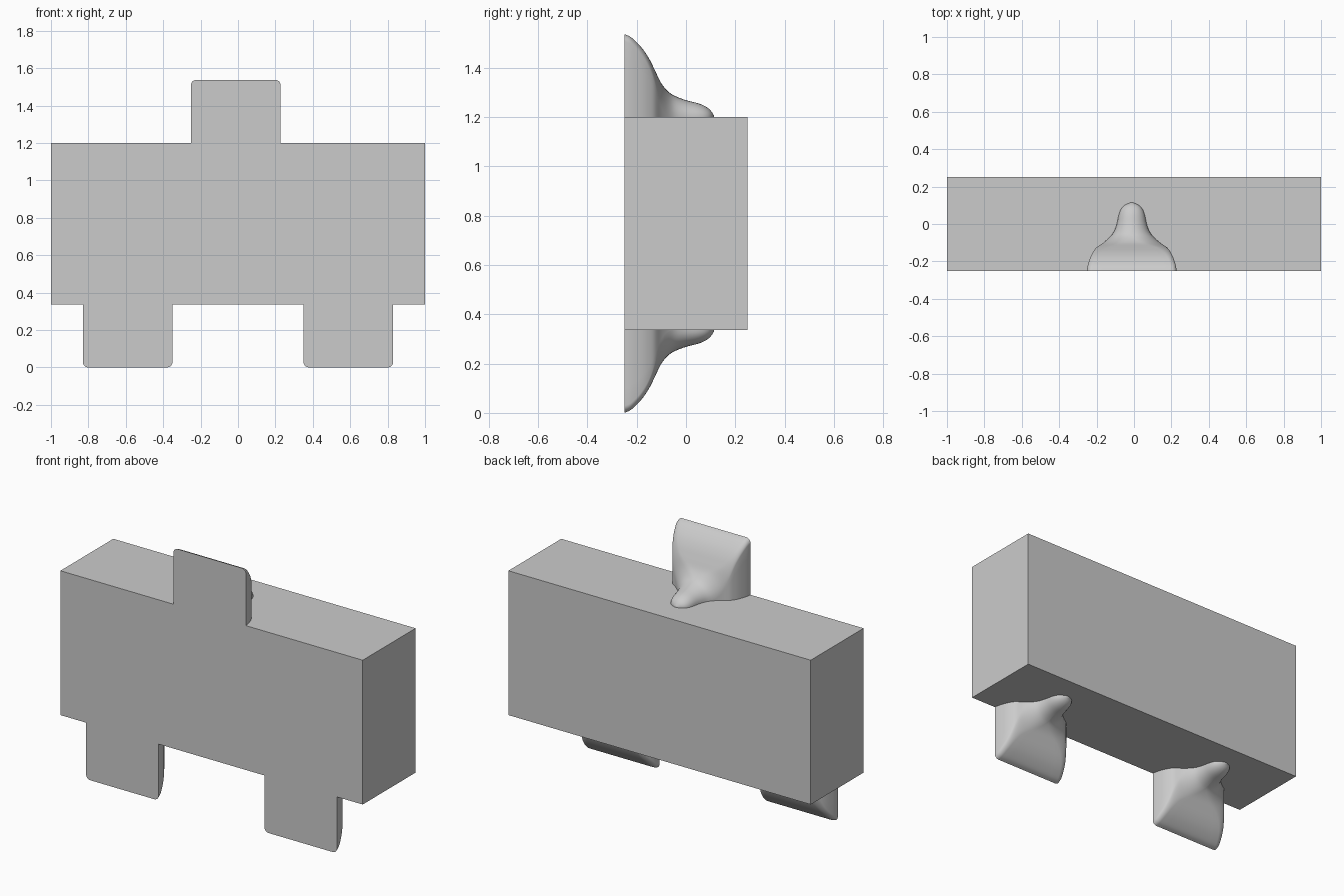
import bpy, bmesh, math
from mathutils import Vector

cube = bpy.data.objects.get("Cube")
if cube:
    bpy.data.objects.remove(cube, do_unlink=True)

grey = bpy.data.materials.new("light grey")
grey.use_nodes = True
colour = (0.6, 0.6, 0.6, 1)
grey.diffuse_color = colour
grey.node_tree.nodes["Principled BSDF"].inputs["Base Color"].default_value = colour

BOTTOM, TOP, HALF_DEPTH = 0.337, 1.2, 0.25


def finish(name, bm, smooth):
    bmesh.ops.recalc_face_normals(bm, faces=bm.faces)
    mesh = bpy.data.meshes.new(name)
    bm.to_mesh(mesh)
    bm.free()
    mesh.materials.append(grey)
    obj = bpy.data.objects.new(name, mesh)
    bpy.context.collection.objects.link(obj)
    if smooth:
        bpy.ops.object.select_all(action="DESELECT")
        obj.select_set(True)
        bpy.context.view_layer.objects.active = obj
        bpy.ops.object.shade_smooth_by_angle(angle=math.radians(40))
    return obj


# Main block
bm = bmesh.new()
bmesh.ops.create_cube(bm, size=1)
for v in bm.verts:
    v.co = (v.co.x * 2, v.co.y * 2 * HALF_DEPTH,
            (TOP + BOTTOM) / 2 + v.co.z * (TOP - BOTTOM))
finish("main_block", bm, False)

# Tab stations from front to tail: depth, half width, height, corner roundness
STATIONS = [Vector(s) for s in (
    (-0.25, 0.24, 0.337, 0.12), (-0.22, 0.235, 0.322, 0.12),
    (-0.18, 0.222, 0.282, 0.14), (-0.15, 0.207, 0.238, 0.18),
    (-0.125, 0.188, 0.188, 0.3), (-0.1, 0.152, 0.137, 0.6),
    (-0.07, 0.118, 0.102, 0.85), (-0.04, 0.095, 0.084, 1),
    (0, 0.08, 0.069, 1), (0.05, 0.069, 0.056, 1),
    (0.08, 0.057, 0.043, 1), (0.1, 0.038, 0.027, 1),
    (0.114, 0.008, 0.006, 1))]


def smooth_stations(points, steps=4):
    """Catmull-Rom curve through the stations."""
    padded = [points[0] * 2 - points[1], *points, points[-1] * 2 - points[-2]]
    for a, b, c, d in zip(padded, padded[1:], padded[2:], padded[3:]):
        for i in range(steps):
            t = i / steps
            yield (b * 2 + (c - a) * t + (a * 2 - b * 5 + c * 4 - d) * t * t
                   + (b * 3 - a - c * 3 + d) * t ** 3) / 2
    yield points[-1]


def arch(width, height, roundness, arc=8):
    """Half outline from the base to the middle of the top, then mirrored."""
    k = min(roundness, 0.99)
    r = k * min(width, height)
    rx, rz = r + (width - r) * k ** 4, r + (height - r) * k ** 4
    half = [(width, (height - rz) * i / 4) for i in range(4)]
    for i in range(arc + 1):
        a = math.pi / 2 * i / arc
        half.append((width - rx + rx * math.cos(a), height - rz + rz * math.sin(a)))
    half += [((width - rx) * (1 - i / 4), height) for i in range(1, 5)]
    return half + [(-x, z) for x, z in reversed(half[:-1])]


def tab(name, x, base, direction):
    bm = bmesh.new()
    rings = [[bm.verts.new((x + px, y, base + direction * pz))
              for px, pz in arch(w, h, k)]
             for y, w, h, k in smooth_stations(STATIONS)]
    for r0, r1 in zip(rings, rings[1:]):
        for i in range(len(r0) - 1):
            bm.faces.new((r0[i], r0[i + 1], r1[i + 1], r1[i]))
        bm.faces.new((r0[-1], r0[0], r1[0], r1[-1]))
    bm.faces.new(rings[0])
    bm.faces.new(rings[-1])
    finish(name, bm, True)


# One tab on top, a pair underneath
tab("top_tab", -0.012, TOP, 1)
tab("bottom_left_tab", 0.59, BOTTOM, -1)
tab("bottom_right_tab", -0.59, BOTTOM, -1)
